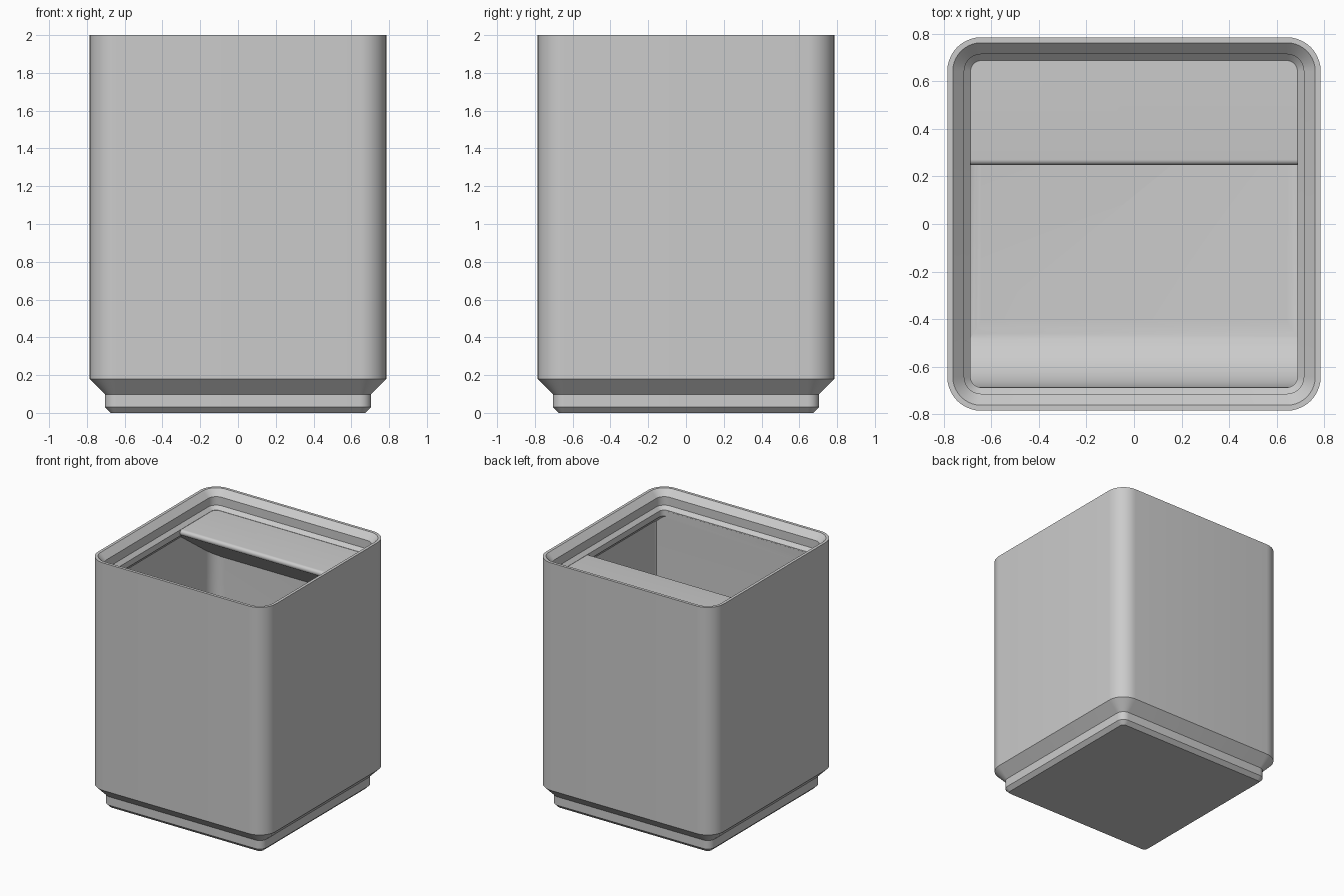
import bpy, bmesh, math

if "Cube" in bpy.data.objects:
    bpy.data.objects.remove(bpy.data.objects["Cube"])

FLOOR = 0.265      # inner floor height
FILLET = 0.106     # inner fillet radius
SEG = 10           # segments per rounded corner


def rounded_square(half, r, z):
    """Points of a rounded square, counter-clockwise."""
    r = max(r, 0.002)
    pts = []
    for q, (sx, sy) in enumerate(((1, 1), (-1, 1), (-1, -1), (1, -1))):
        for i in range(SEG + 1):
            a = math.pi / 2 * (q + i / SEG)
            pts.append((sx * (half - r) + r * math.cos(a),
                        sy * (half - r) + r * math.sin(a), z))
    return pts


def finish(bm, name):
    bmesh.ops.recalc_face_normals(bm, faces=bm.faces)
    mesh = bpy.data.meshes.new(name)
    bm.to_mesh(mesh)
    bm.free()
    ob = bpy.data.objects.new(name, mesh)
    bpy.context.collection.objects.link(ob)
    return ob


def loft(name, sections):
    """Closed solid through rounded squares (half, radius, z), bottom to top."""
    bm = bmesh.new()
    rings = [[bm.verts.new(p) for p in rounded_square(*s)] for s in sections]
    n = len(rings[0])
    for a, b in zip(rings, rings[1:]):
        for i in range(n):
            j = (i + 1) % n
            bm.faces.new((a[i], a[j], b[j], b[i]))
    bm.faces.new(rings[0][::-1])
    bm.faces.new(rings[-1])
    return finish(bm, name)


def prism(name, profile, half_width):
    """Extrude a (y, z) profile along x."""
    bm = bmesh.new()
    f = bm.faces.new([bm.verts.new((-half_width, y, z)) for y, z in profile])
    ext = bmesh.ops.extrude_face_region(bm, geom=[f])
    verts = [v for v in ext["geom"] if isinstance(v, bmesh.types.BMVert)]
    bmesh.ops.translate(bm, verts=verts, vec=(2 * half_width, 0, 0))
    return finish(bm, name)


def arc(cy, cz, r, start, end, n):
    angles = [math.radians(start + (end - start) * i / n) for i in range(n + 1)]
    return [(cy + r * math.cos(a), cz + r * math.sin(a)) for a in angles]


def subtract(target, cutter):
    m = target.modifiers.new("cut", "BOOLEAN")
    m.operation, m.solver, m.object = "DIFFERENCE", "EXACT", cutter
    bpy.context.view_layer.objects.active = target
    bpy.ops.object.modifier_apply(modifier=m.name)
    bpy.data.objects.remove(cutter)


# Outer body with stepped, chamfered foot
body = loft("bin_body", [(0.674, 0.030, 0), (0.704, 0.061, 0.030),
                         (0.704, 0.061, 0.098), (0.785, 0.142, 0.180),
                         (0.785, 0.142, 2.0)])

# Cavity: filleted floor, walls, then the stacking lip
steps = [math.pi / 2 * i / 8 for i in range(9)]
cavity = loft("cavity_cutter",
              [(0.749 - FILLET * (1 - math.sin(t)), FILLET * math.sin(t),
                FLOOR + FILLET * (1 - math.cos(t))) for t in steps]
              + [(0.749, FILLET, 1.748), (0.687, 0.044, 1.810),
                 (0.687, 0.044, 1.857), (0.714, 0.071, 1.884),
                 (0.714, 0.071, 1.952), (0.762, 0.119, 2.0),
                 (0.762, 0.119, 2.05)])

# Curved scoop along the front wall, kept solid
R = 0.28
scoop = prism("scoop_block",
              [(-1, 0.1), (-1, 1.85), (-0.686, 1.85)]
              + arc(-0.686 + R, FLOOR + R, R, 180, 270, 16)
              + [(-0.686 + R, 0.1)], 1)
subtract(cavity, scoop)

# Label tab at the back, with rounded front edge and sloping underside
slope = math.radians(36)
nose = arc(0.271, 1.832, 0.023, 90, 234, 10)
y0, z0 = nose[-1]
tab = prism("label_tab_block",
            [(1, 1.855)] + nose + [(1, z0 - (1 - y0) * math.tan(slope))], 1)
subtract(cavity, tab)

# Hollow out the body
subtract(body, cavity)

# Colour and shading
grey = bpy.data.materials.new("plain_grey")
grey.diffuse_color = (0.6, 0.6, 0.6, 1)
grey.use_nodes = True
grey.node_tree.nodes["Principled BSDF"].inputs["Base Color"].default_value = grey.diffuse_color
body.data.materials.clear()
body.data.materials.append(grey)
for p in body.data.polygons:
    p.material_index = 0
bpy.ops.object.select_all(action="DESELECT")
body.select_set(True)
bpy.context.view_layer.objects.active = body
bpy.ops.object.shade_smooth_by_angle(angle=math.radians(30))
